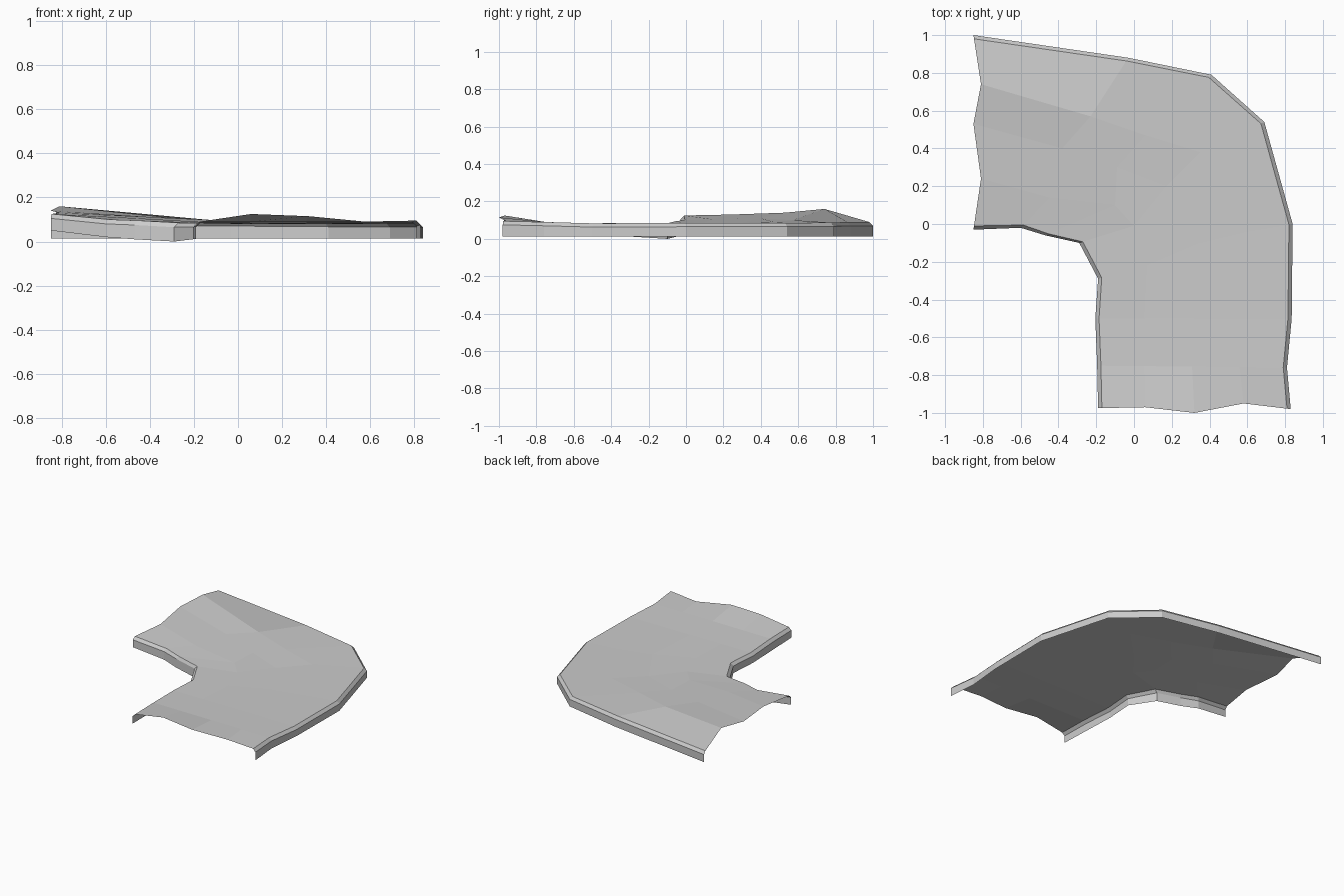
import bpy
import bmesh
from mathutils import Vector

default_cube = bpy.data.objects.get("Cube")
if default_cube:
    bpy.data.objects.remove(default_cube, do_unlink=True)

RIM_INSET = 0.02
RIM_DROP = 0.02
OUTER_BOTTOM = 0.014


def make_material(name, value):
    material = bpy.data.materials.new(name)
    material.use_nodes = True
    colour = (value, value, value, 1.0)
    material.diffuse_color = colour
    shader = material.node_tree.nodes["Principled BSDF"]
    shader.inputs["Base Color"].default_value = colour
    shader.inputs["Roughness"].default_value = 0.9
    return material


def straight_section(inner, outer, height):
    """Evenly spaced points across a level part of the road."""
    start, end = Vector((*inner, height)), Vector((*outer, height))
    return [start.lerp(end, step / 4) for step in range(5)]


def add_skirts(points, inner_bottom):
    """Turn a surface section into a full profile with bevelled side skirts."""
    points = [Vector(p) for p in points]

    def edge(rim, neighbour, bottom):
        inward = (neighbour - rim).to_2d().normalized() * RIM_INSET
        top = rim + inward.to_3d()
        shoulder = rim - Vector((0, 0, RIM_DROP))
        foot = Vector((rim.x, rim.y, bottom))
        return [foot, shoulder, top]

    inner_edge = edge(points[0], points[1], inner_bottom)
    outer_edge = edge(points[-1], points[-2], OUTER_BOTTOM)
    return inner_edge + points[1:-1] + outer_edge[::-1]


# Cross-sections from the left end, round the bend, to the front end,
# each running from the inner kerb to the outer kerb
left_end = [(-.85, -.03, .125), (-.81, .24, .13), (-.85, .53, .14),
            (-.81, .74, .16), (-.85, 1, .09)]
left_middle = [(-.6, -.02, .1), (-.45, .14, .105), (-.38, .4, .11),
               (-.23, .57, .1), (-.03, .88, .09)]
bend_start = [(-.47, -.06, .095), (-.1, .1, .085), (-.09, .3, .085),
              (.06, .47, .09), (.41, .79, .087)]
bend_middle = [(-.29, -.1, .085), (0, -.01, .08), (.17, .2, .08),
               (.35, .38, .085), (.69, .54, .085)]
bend_end = [(-.19, -.29, .085), (.07, -.22, .08), (.35, -.1, .08),
            (.6, -.04, .08), (.84, 0, .085)]
front_middle = straight_section((-.205, -.5), (.835, -.5), .083)
front_near = straight_section((-.195, -.75), (.81, -.76), .09)
front_end = [(-.19, -.975, .09), (.06, -.97, .125), (.32, -1, .115),
             (.58, -.95, .09), (.83, -.98, .095)]

sections = [left_end, left_middle, bend_start, bend_middle,
            bend_end, front_middle, front_near, front_end]
inner_bottoms = [.05, .02, .01, 0, .012, .012, .012, .015]

# Skin neighbouring profiles into one open sheet
bm = bmesh.new()
rows = [[bm.verts.new(p) for p in add_skirts(section, bottom)]
        for section, bottom in zip(sections, inner_bottoms)]
for row, following in zip(rows, rows[1:]):
    for i in range(len(row) - 1):
        bm.faces.new((row[i], following[i], following[i + 1], row[i + 1]))
bm.normal_update()

mesh = bpy.data.meshes.new("road_bend")
bm.to_mesh(mesh)
bm.free()
mesh.materials.append(make_material("light_grey", 0.6))
road_bend = bpy.data.objects.new("road_bend", mesh)
bpy.context.collection.objects.link(road_bend)
